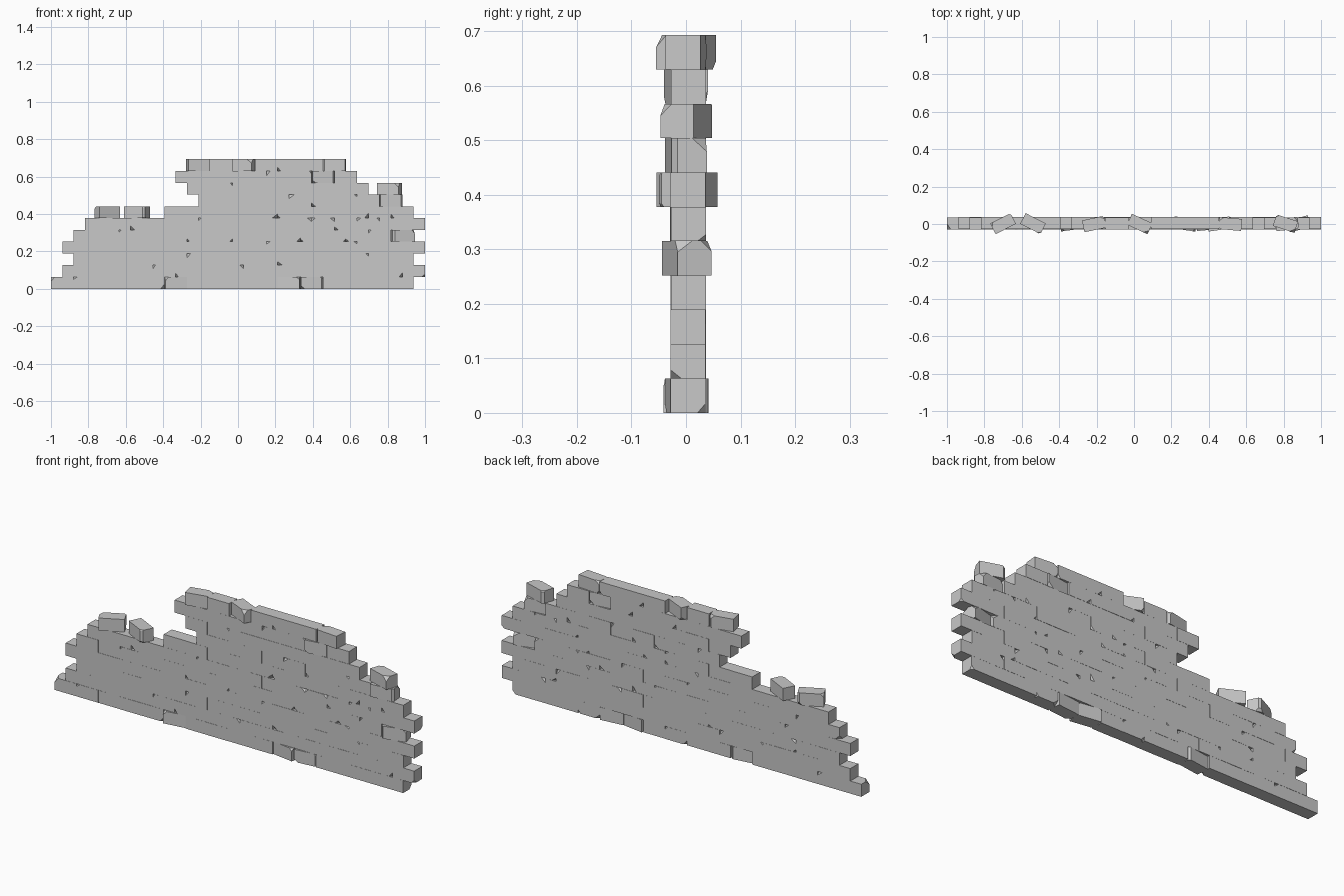
import bpy, bmesh, math, random
from mathutils import Matrix, Vector

random.seed(7)
if "Cube" in bpy.data.objects:
    bpy.data.objects.remove(bpy.data.objects["Cube"], do_unlink=True)

stone = bpy.data.materials.new("light grey stone")
stone.use_nodes = True
grey = (0.58, 0.58, 0.58, 1)
stone.diffuse_color = grey
stone.node_tree.nodes["Principled BSDF"].inputs["Base Color"].default_value = grey

PITCH = 2 / 16.5
HEIGHT = 0.063
DEPTH = 0.064


def chip(bm, corner, lean, size):
    """Slice one corner or edge off a brick with a slanted plane."""
    normal = Vector([c * w for c, w in zip(corner, lean)]).normalized()
    tip = Vector((corner[0] * PITCH / 2, corner[1] * DEPTH / 2, corner[2] * HEIGHT / 2))
    geom = bm.verts[:] + bm.edges[:] + bm.faces[:]
    cut = bmesh.ops.bisect_plane(bm, geom=geom, plane_co=tip - normal * size,
                                 plane_no=normal, clear_outer=True)
    edges = [e for e in cut["geom_cut"] if isinstance(e, bmesh.types.BMEdge)]
    if edges:
        bmesh.ops.contextual_create(bm, geom=edges)


def brick(name, x, y, course, turn, corners, edge_chip=False):
    bm = bmesh.new()
    bmesh.ops.create_cube(bm, size=1, matrix=Matrix.Diagonal((PITCH, DEPTH, HEIGHT, 1)))
    for corner in corners:
        chip(bm, corner, [random.uniform(0.6, 1) for _ in range(3)], random.uniform(0.008, 0.014))
    if edge_chip:
        chip(bm, (random.choice((-1, 1)), random.choice((-1, 1)), 1), (1, 1, 0), 0.007)
    bmesh.ops.recalc_face_normals(bm, faces=bm.faces[:])
    mesh = bpy.data.meshes.new(name)
    bm.to_mesh(mesh)
    bm.free()
    mesh.materials.append(stone)
    obj = bpy.data.objects.new(name, mesh)
    obj.location = (x, y, (course + 0.5) * HEIGHT)
    obj.rotation_euler.z = math.radians(turn)
    bpy.context.collection.objects.link(obj)


# Left end in half bricks from x = -1, and number of bricks, for each course
courses = [(0, 16), (1, 16), (2, 15), (1, 16), (2, 15), (3, 15),
           (10, 11), (13, 9), (12, 8), (11, 8), (12, 7)]

# Bricks knocked out of line: (course, index) -> turn in degrees
turned = {(0, 5): 8, (0, 10): -9, (0, 11): 6, (4, 14): 15, (7, 8): 6,
          (9, 6): 8, (10, 0): 12, (10, 2): -25, (10, 6): -5}

all_corners = [(a, b, c) for a in (-1, 1) for b in (-1, 1) for c in (-1, 1)]
for row, (start, count) in enumerate(courses):
    left = -1 + start * PITCH / 2
    for i in range(count):
        turn = turned.get((row, i), 0)
        y = 0.0 if abs(turn) > 4 else 0.004 + random.uniform(-0.001, 0.001)
        worn = random.random() < 0.45 or turn
        corners = random.sample(all_corners, random.choice((1, 2))) if worn else []
        brick(f"course_{row + 1}_brick_{i + 1}", left + (i + 0.5) * PITCH, y, row, turn,
              corners, edge_chip=bool(turn))

# Loose bricks resting on the broken steps
for n, (x, row, turn) in enumerate([(-0.70, 6, 27), (-0.54, 6, -27), (0.81, 8, -18)]):
    brick(f"loose_brick_{n + 1}", x, 0.002, row, turn, random.sample(all_corners, 2), True)
